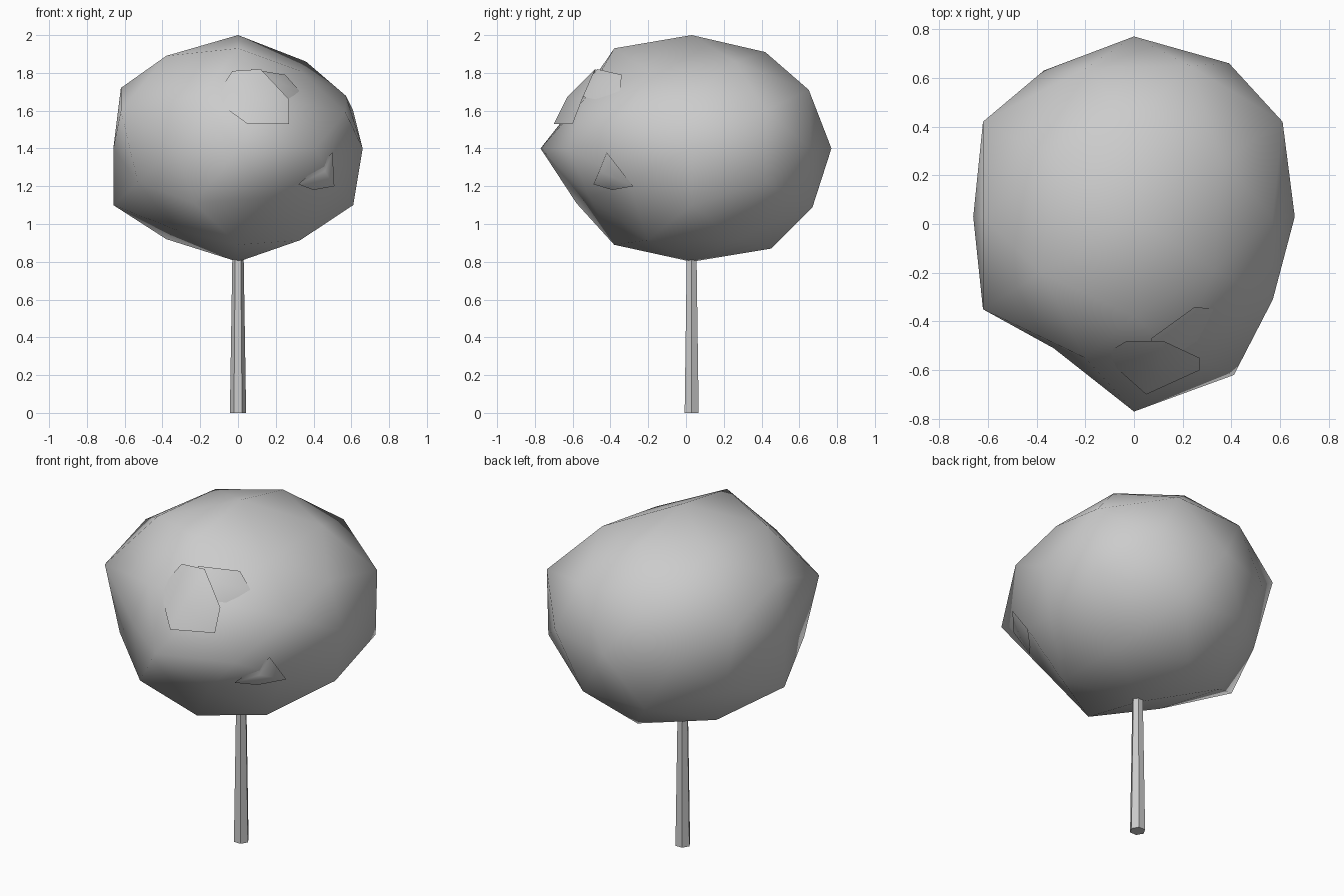
import bpy, bmesh
from mathutils import Vector

if "Cube" in bpy.data.objects:
    bpy.data.objects.remove(bpy.data.objects["Cube"])

CENTRE = Vector((0, 0.03, 1.4))
RADII = Vector((0.66, 0.755, 0.6))


def finish(bm, name):
    bmesh.ops.recalc_face_normals(bm, faces=bm.faces)
    for f in bm.faces:
        f.smooth = True
    me = bpy.data.meshes.new(name)
    bm.to_mesh(me)
    bm.free()
    ob = bpy.data.objects.new(name, me)
    bpy.context.collection.objects.link(ob)
    return ob


def hull(points):
    bm = bmesh.new()
    for p in points:
        bm.verts.new(p)
    bmesh.ops.convex_hull(bm, input=bm.verts)
    return bm


def lump(name, points, inner):
    """Bulging shell: hull of the points, open towards the inner point."""
    bm = hull(points + [inner])
    inner = Vector(inner)
    bmesh.ops.recalc_face_normals(bm, faces=bm.faces)
    core = min(bm.verts, key=lambda v: (v.co - inner).length)
    bmesh.ops.delete(bm, geom=[core], context='VERTS')
    for f in bm.faces:
        f.smooth = True
    me = bpy.data.meshes.new(name)
    bm.to_mesh(me)
    bm.free()
    bpy.context.collection.objects.link(bpy.data.objects.new(name, me))


# Crown: axis-aligned icosahedron, split once, made into an ellipsoid
a, b = 0.851, 0.526
pts = []
for s in (-1, 1):
    for t in (-1, 1):
        pts += [(0, s * b, t * a), (s * a, 0, t * b), (s * b, t * a, 0)]
bm = hull(pts)
bmesh.ops.subdivide_edges(bm, edges=bm.edges[:], cuts=1, use_grid_fill=True)
for v in bm.verts:
    d = v.co.normalized()
    v.co = CENTRE + Vector((d.x * RADII.x, d.y * RADII.y, d.z * RADII.z))

# Irregular corners: the nearest crown corner moves to each point
pulls = [
    (0, -0.77, 1.4), (0, 0.77, 1.4),
    (0.41, -0.62, 1.4), (-0.33, -0.51, 1.4), (0.39, 0.66, 1.4), (-0.37, 0.63, 1.4),
    (0, -0.38, 1.93), (0, 0.42, 1.91), (0, -0.38, 0.89), (0, 0.45, 0.87),
    (-0.62, 0.03, 1.72), (-0.66, 0.03, 1.1), (0.61, 0.03, 1.1), (0.57, 0.03, 1.68),
    (0.61, 0.42, 1.6), (-0.62, 0.42, 1.6), (-0.62, -0.35, 1.6), (-0.53, -0.34, 1.22),
    (0.57, -0.31, 1.59), (0.50, -0.30, 1.22), (0.60, 0.42, 1.22), (-0.52, 0.38, 1.17),
    (0.18, -0.53, 1.67), (-0.2, -0.55, 1.68), (0.17, -0.51, 1.14), (-0.23, -0.58, 1.11),
    (0.23, 0.65, 1.71), (-0.2, 0.64, 1.7), (0.2, 0.67, 1.09), (-0.2, 0.67, 1.09),
    (0.33, -0.19, 1.81), (0.36, 0.26, 1.86), (-0.38, -0.2, 1.89),
    (-0.33, -0.17, 0.97), (-0.38, 0.26, 0.92),
]
rest = [(v, v.co.copy()) for v in bm.verts]
for p in pulls:
    p = Vector(p)
    min(rest, key=lambda r: (r[1] - p).length)[0].co = p
finish(bm, "crown")

# Leaf lumps that poke through the crown
lump("upper_leaf_lump",
     [(0.05, -0.70, 1.53), (0.27, -0.60, 1.53), (0.27, -0.55, 1.66), (-0.13, -0.54, 1.66),
      (-0.03, -0.48, 1.81), (0.12, -0.48, 1.82), (0.09, -0.63, 1.67)], (0.1, -0.1, 1.5))
lump("side_leaf_lump",
     [(0.07, -0.47, 1.82), (0.25, -0.34, 1.79), (0.33, -0.35, 1.70), (0.26, -0.48, 1.66),
      (0.1, -0.58, 1.68), (0.20, -0.47, 1.76)], (0.1, 0.0, 1.5))
lump("lower_leaf_lump",
     [(0.50, -0.42, 1.38), (0.46, -0.46, 1.28), (0.32, -0.49, 1.21), (0.40, -0.39, 1.18),
      (0.51, -0.28, 1.2)], (0.1, -0.1, 1.4))

# Trunk: tapered six-sided post
bpy.ops.mesh.primitive_cone_add(vertices=6, radius1=0.043, radius2=0.028, depth=0.95,
                                location=(0, 0.03, 0.475), rotation=(0, 0, 0.5236))
bpy.context.object.name = "trunk"
